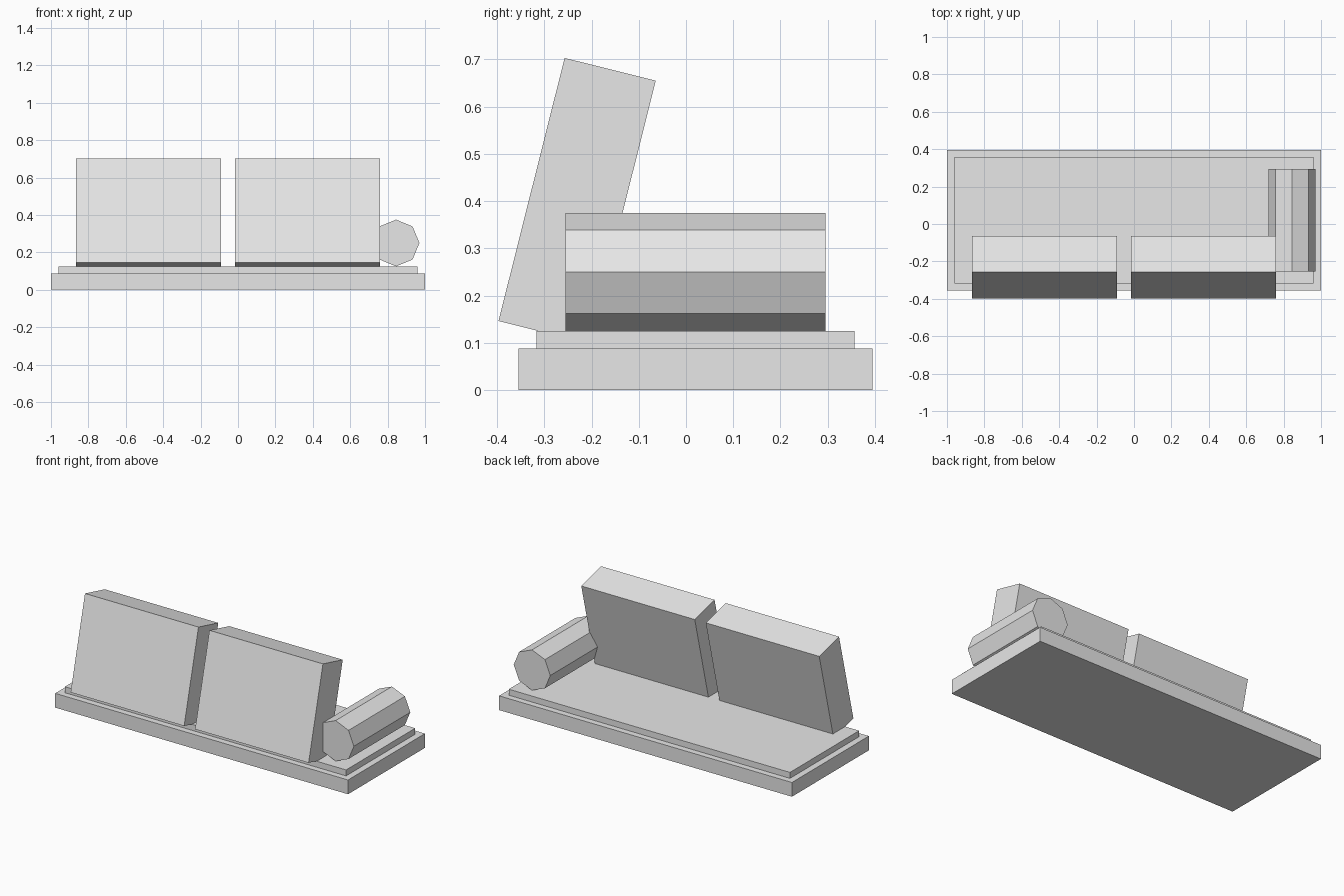
import bpy, bmesh, math
from mathutils import Matrix, Vector

if "Cube" in bpy.data.objects:
    bpy.data.objects.remove(bpy.data.objects["Cube"])

grey = bpy.data.materials.new("light_grey")
grey.diffuse_color = (0.8, 0.8, 0.8, 1)
grey.use_nodes = True
grey.node_tree.nodes["Principled BSDF"].inputs["Base Color"].default_value = grey.diffuse_color


def prism(name, profile, axis, start, end):
    """Extrude a closed 2D profile along x (profile is y,z) or y (profile is x,z)."""
    bm = bmesh.new()
    place = (lambda a, b: (start, a, b)) if axis == "x" else (lambda a, b: (a, start, b))
    face = bm.faces.new([bm.verts.new(place(a, b)) for a, b in profile])
    new = bmesh.ops.extrude_face_region(bm, geom=[face])["geom"]
    step = Vector((end - start, 0, 0)) if axis == "x" else Vector((0, end - start, 0))
    bmesh.ops.translate(bm, vec=step, verts=[v for v in new if isinstance(v, bmesh.types.BMVert)])
    bmesh.ops.recalc_face_normals(bm, faces=bm.faces)
    mesh = bpy.data.meshes.new(name)
    bm.to_mesh(mesh)
    bm.free()
    mesh.materials.append(grey)
    obj = bpy.data.objects.new(name, mesh)
    bpy.context.collection.objects.link(obj)
    return obj


def rect(y0, y1, z0, z1):
    return [(y0, z0), (y1, z0), (y1, z1), (y0, z1)]


# Base platform and thin mattress
prism("base_platform", rect(-0.355, 0.395, 0, 0.088), "x", -1, 1)
prism("mattress", rect(-0.317, 0.357, 0.088, 0.125), "x", -0.96, 0.96)

# Two leaning back cushions, sunk slightly into the mattress
lean = [(-0.397, 0.146), (-0.204, 0.098), (-0.064, 0.655), (-0.257, 0.703)]
for side, x in (("left", -0.865), ("right", -0.015)):
    prism("back_cushion_" + side, lean, "x", x, x + 0.775)

# Eight-sided bolster lying front to back
octagon = [(0.845 + 0.125 * math.cos(i * math.pi / 4),
            0.25 + 0.125 * math.sin(i * math.pi / 4)) for i in range(8)]
prism("bolster", octagon, "y", -0.255, 0.295)
